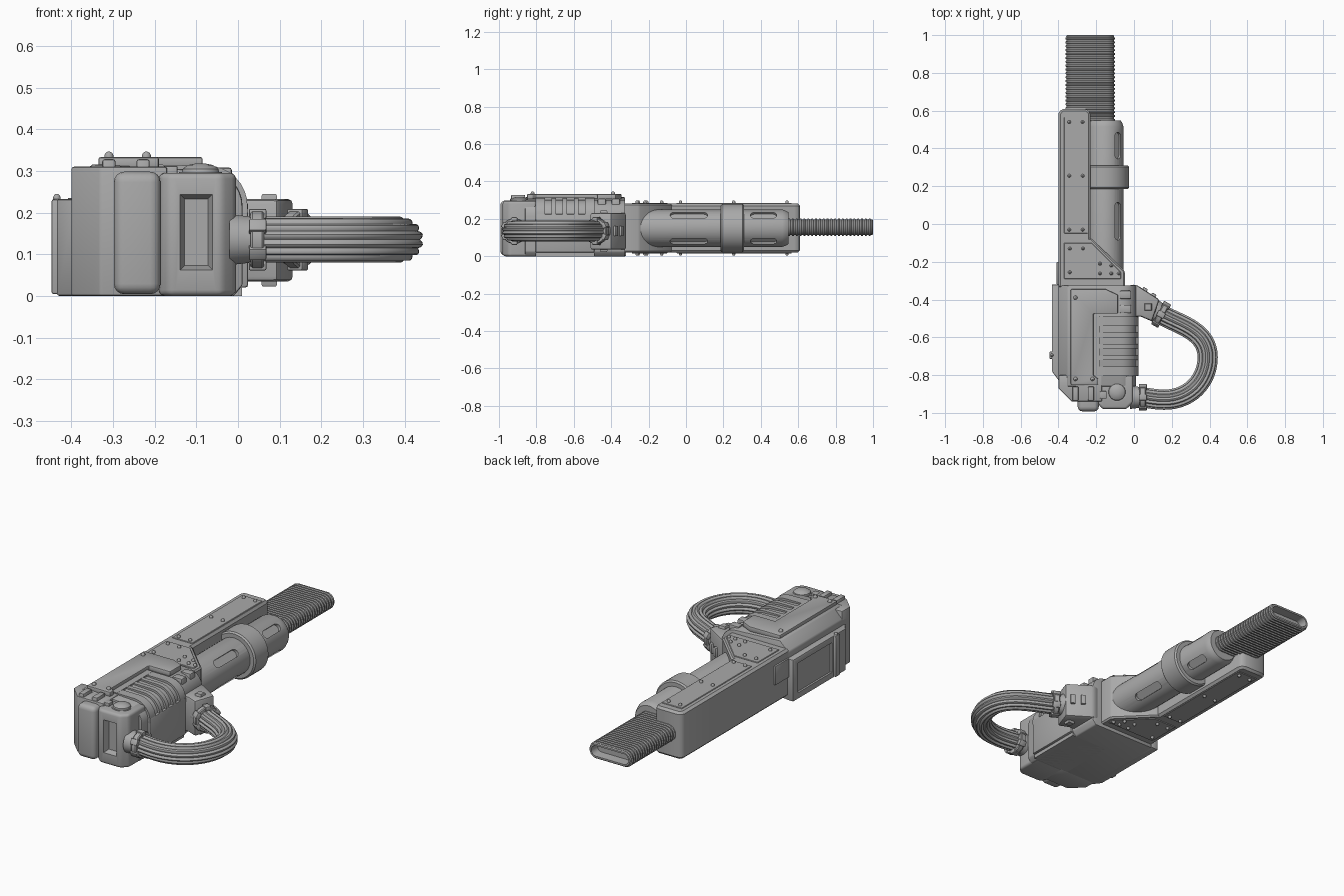
import bpy, bmesh
from math import sin, cos, pi, radians
from mathutils import Vector, geometry

if "Cube" in bpy.data.objects:
    bpy.data.objects.remove(bpy.data.objects["Cube"])

grey = bpy.data.materials.new("grey metal")
grey.use_nodes = True
COLOUR = (0.4, 0.4, 0.4, 1)
grey.diffuse_color = COLOUR
grey.node_tree.nodes["Principled BSDF"].inputs["Base Color"].default_value = COLOUR


def finish(name, bm, bevel=0.0, seg=2, limit=35):
    bmesh.ops.recalc_face_normals(bm, faces=bm.faces)
    if bevel:
        sharp = [e for e in bm.edges if e.calc_face_angle(0) > radians(limit)]
        bmesh.ops.bevel(bm, geom=sharp, offset=bevel, segments=seg, profile=0.5,
                        affect='EDGES', clamp_overlap=True)
    me = bpy.data.meshes.new(name)
    bm.to_mesh(me)
    bm.free()
    me.materials.append(grey)
    me.shade_smooth()
    me.set_sharp_from_angle(angle=radians(32))
    ob = bpy.data.objects.new(name, me)
    bpy.context.collection.objects.link(ob)
    return ob


def loft(name, rings, bevel=0.0, seg=2):
    """Skin a list of equal rings and cap both ends."""
    bm = bmesh.new()
    loops = [[bm.verts.new(p) for p in ring] for ring in rings]
    n = len(loops[0])
    for a, b in zip(loops, loops[1:]):
        for i in range(n):
            bm.faces.new((a[i], a[(i + 1) % n], b[(i + 1) % n], b[i]))
    bm.faces.new(loops[0])
    bm.faces.new(loops[-1])
    return finish(name, bm, bevel, seg)


def plan(name, pts, z0, z1, bevel=0.0, seg=2):
    return loft(name, [[(x, y, z) for x, y in pts] for z in (z0, z1)], bevel, seg)


def section(name, pts, y0, y1, bevel=0.0, seg=2):
    return loft(name, [[(x, y, z) for x, z in pts] for y in (y0, y1)], bevel, seg)


def box(name, x0, x1, y0, y1, z0, z1, bevel=0.0, seg=2):
    return plan(name, [(x0, y0), (x1, y0), (x1, y1), (x0, y1)], z0, z1, bevel, seg)


def lathe(name, origin, direction, profile, sides=32):
    """Turn (distance, radius) pairs about an axis."""
    q = Vector(direction).to_track_quat('Z', 'Y')
    ang = [2 * pi * (i + 0.5) / sides for i in range(sides)]
    return loft(name, [[Vector(origin) + q @ Vector((r * cos(a), r * sin(a), d)) for a in ang]
                       for d, r in profile])


def cut(ob, cutters):
    for c in cutters:
        mod = ob.modifiers.new("cut", 'BOOLEAN')
        mod.object, mod.solver = c, 'EXACT'
    bpy.context.view_layer.update()
    me = bpy.data.meshes.new_from_object(ob.evaluated_get(bpy.context.evaluated_depsgraph_get()))
    ob.modifiers.clear()
    ob.data = me
    me.set_sharp_from_angle(angle=radians(32))
    for c in cutters:
        bpy.data.objects.remove(c)


def bolt(x, y, z, r=0.011, up=1):
    lathe("bolt", (x, y, z - 0.005 * up), (0, 0, up),
          [(0, r), (0.010, r), (0.015, r * 0.75), (0.018, r * 0.3)], 12)


# --- receiver body with chamfered left and rounded right shoulder
def shoulder(inset, cx=-0.075, cz=0.215, r=0.098):
    return [(cx + (r - inset) * sin(a), cz + (r - inset) * cos(a))
            for a in [pi / 2 * i / 8 for i in range(9)]]

section("receiver_body", [(-0.40, 0), (-0.40, 0.265), (-0.35, 0.316)] + shoulder(0.012)
        + [(0.011, 0.025), (-0.01, 0)], -0.86, -0.325, 0.006)
plan("front_left_body", [(-0.40, -0.80), (-0.40, -0.87), (-0.33, -0.94), (-0.17, -0.94),
                         (-0.17, -0.80)], 0, 0.31, 0.006)
box("front_pillar", -0.298, -0.186, -0.992, -0.88, 0.004, 0.298, 0.025, 4)
block = plan("front_right_block", [(-0.19, -0.8), (-0.19, -0.955), (-0.165, -0.98), (-0.04, -0.98),
                                   (-0.005, -0.945), (-0.005, -0.8)], 0.0, 0.295, 0.014, 3)
cut(block, [loft("recess", [[(-0.1 + s * w, y, 0.153 + t * (w + 0.052))
                             for s, t in ((-1, -1), (1, -1), (1, 1), (-1, 1))]
                            for y, w in ((-1.0, 0.046), (-0.95, 0.028))])])
lathe("dome_button", (-0.09, -0.89, 0.285), (0, 0, 1),
      [(0, 0.052), (0.012, 0.052), (0.012, 0.045), (0.02, 0.043), (0.029, 0.03), (0.033, 0.01)])
for x in (-0.31, -0.228):
    box("front_clip", x - 0.016, x + 0.016, -0.935, -0.86, 0.24, 0.328, 0.006)
box("small_latch", -0.18, -0.145, -0.925, -0.885, 0.28, 0.312, 0.004)

# --- vented shell on the right shoulder
section("vent_core", [(-0.215, 0.0)] + [(-0.215, 0.30)] + shoulder(0.014) + [(0.01, 0.0)],
        -0.805, -0.49)
box("vent_lower_shell", -0.1, 0.024, -0.805, -0.49, 0.02, 0.225, 0.006)
section("vent_inner_rail", [(-0.215, 0.25), (-0.215, 0.315), (-0.18, 0.315), (-0.18, 0.25)],
        -0.805, -0.49)
rib = [(-0.185, 0.2), (-0.185, 0.314)] + shoulder(0) + [(0.024, 0.2)]
for y0, y1 in [(-0.805, -0.755)] + [(-0.72 + 0.06 * i, -0.695 + 0.06 * i) for i in range(3)] + [(-0.54, -0.49)]:
    section("vent_rib", rib, y0, y1)
for y in (-0.375, -0.45):
    box("shoulder_clip", -0.075, -0.015, y - 0.022, y + 0.022, 0.24, 0.308, 0.006)

# --- stepped cover plate on top
plan("top_cover", [(-0.335, -0.345), (-0.335, -0.85), (-0.19, -0.85), (-0.19, -0.82), (-0.215, -0.80),
                   (-0.215, -0.475), (-0.085, -0.475), (-0.085, -0.375), (-0.15, -0.345)],
     0.305, 0.333, 0.005)
for x, y in ((-0.31, -0.39), (-0.31, -0.82), (-0.22, -0.82)):
    bolt(x, y, 0.333)

# --- left side panel with framed inset
panel = plan("side_panel", [(-0.39, -0.32), (-0.435, -0.32), (-0.435, -0.78), (-0.39, -0.84)],
             0, 0.232, 0.006)
cut(panel, [box("inset", -0.5, -0.424, -0.66, -0.36, 0.035, 0.2)])
box("side_post", -0.448, -0.40, -0.715, -0.675, 0.004, 0.232, 0.006)
bolt(-0.435, -0.695, 0.232, 0.009)
box("side_tab", -0.409, -0.39, -0.32, -0.2, 0.13, 0.235, 0.003)

# --- long frame beam and its gusset
plan("frame_beam", [(-0.40, -0.34), (-0.23, -0.34), (-0.23, 0.59), (-0.25, 0.61), (-0.385, 0.61),
                    (-0.40, 0.585)], 0.02, 0.282, 0.012, 1)
gusset = [(-0.39, -0.34), (-0.048, -0.34), (-0.048, -0.25), (-0.225, -0.075), (-0.39, -0.075)]
plan("frame_gusset", gusset, 0.02, 0.282, 0.008, 1)
panel_spots = [(x, y) for x in (-0.343, -0.272) for y in (0.54, 0.255, -0.03)]
gusset_spots = [(-0.34, -0.13), (-0.27, -0.13), (-0.34, -0.255), (-0.18, -0.21), (-0.12, -0.22),
                (-0.18, -0.262), (-0.12, -0.262), (-0.08, -0.262)]
for z, up in ((0.282, 1), (0.02, -1)):
    za, zb = z - 0.004, z + 0.004
    box("long_cover_plate", -0.37, -0.245, -0.05, 0.565, za, zb, 0.002, 1)
    plan("gusset_cover_plate", [(-0.37, -0.29), (-0.07, -0.29), (-0.07, -0.255), (-0.225, -0.1),
                                (-0.37, -0.1)], za, zb, 0.002, 1)
    for x, y in panel_spots + gusset_spots:
        bolt(x, y, z + 0.004 * up, 0.009, up)

# --- barrel sleeve with rounded slots and a clamp band
CX, CZ = -0.155, 0.15
barrel = lathe("barrel_sleeve", (CX, -0.3, CZ), (0, 1, 0),
               [(0, 0.1), (0.815, 0.1), (0.835, 0.093), (0.848, 0.085)], 40)
slots = []
for angle in (45, -45):
    out = Vector((cos(radians(angle)), 0, sin(radians(angle))))
    side = out.cross(Vector((0, 1, 0)))
    for y0, y1 in ((-0.085, 0.115), (0.345, 0.485)):
        ring = []
        for i in range(16):
            a = 2 * pi * (i + 0.5) / 16
            y = (y1 - 0.022 if sin(a) > 0 else y0 + 0.022) + 0.022 * sin(a)
            ring.append(Vector((CX, y, CZ)) + side * 0.022 * cos(a))
        slots.append(loft("slot", [[p + out * d for p in ring] for d in (0.084, 0.14)]))
cut(barrel, slots)
lathe("barrel_band", (CX, 0.185, CZ), (0, 1, 0),
      [(0, 0.09), (0, 0.122), (0.008, 0.13), (0.117, 0.13), (0.125, 0.122), (0.125, 0.09)], 40)


# --- ribbed flat rod with an open end
def stadium(y, grow):
    r, half = 0.041 + grow, 0.085
    return [(-0.232 + (half if cos(a) > 0 else -half) + r * cos(a), y, 0.155 + r * sin(a))
            for a in [2 * pi * (i + 0.5) / 28 for i in range(28)]]

rings = [stadium(0.5, 0)]
for i in range(22):
    y = 0.545 + 0.0205 * i
    rings += [stadium(y + d, g) for d, g in ((0, 0), (0.003, 0.006), (0.010, 0.006), (0.013, 0))]
rings += [stadium(0.995, 0.002), stadium(1.0, -0.003), stadium(1.0, -0.012), stadium(0.95, -0.016)]
loft("ribbed_rod", rings)

# --- angled hose mount
mount = [(-0.03, -0.325), (0.01, -0.32), (0.135, -0.40), (0.095, -0.515), (0.035, -0.49), (-0.03, -0.49)]
plan("hose_mount", mount, 0.035, 0.232, 0.012)
AX = Vector((0.87, -0.5, 0))
SIDE = Vector((0.5, 0.87, 0))
for d in (0.055, 0.11):
    p = Vector((0.01, -0.32, 0.135)) + Vector((0.842, -0.539, 0)) * d
    corners = [p + AX * (a * 0.013) + Vector((0, 0, b * 0.027))
               for a, b in ((-1, -1), (1, -1), (1, 1), (-1, 1))]
    loft("mount_lug", [[c + SIDE * s for c in corners] for s in (-0.01, 0.012)], 0.004)
lathe("mount_cap", (0.075, -0.44, 0.022), (0, 0, 1),
      [(0, 0.022), (0.006, 0.027), (0.217, 0.027), (0.223, 0.022)], 4)

# --- fluted hose
P = [Vector(p) for p in ((0.02, -0.918, 0.135), (0.16, -0.93, 0.135), (0.39, -0.705, 0.135),
                         (0.15, -0.482, 0.135))]
path = geometry.interpolate_bezier(P[0], P[0] + Vector((0.06, 0, 0)), P[1] - Vector((0.06, 0, 0)), P[1], 6)
path += geometry.interpolate_bezier(P[1], P[1] + Vector((0.14, 0, 0)), P[2] - Vector((0, 0.12, 0)), P[2], 18)[1:]
path += geometry.interpolate_bezier(P[2], P[2] + Vector((0, 0.14, 0)), P[3] + AX * 0.1, P[3], 18)[1:]
hose = []
for i, p in enumerate(path):
    t = (path[min(i + 1, len(path) - 1)] - path[max(i - 1, 0)]).normalized()
    n = Vector((-t.y, t.x, 0))
    ring = []
    for k in range(84):
        a = 2 * pi * k / 84
        r = 0.047 + 0.008 * abs(sin(7 * a))
        ring.append(p + n * (r * cos(a)) + Vector((0, 0, r * sin(a))))
    hose.append(ring)
loft("fluted_hose", hose)

# --- hose collars with grip lugs
for start, axis in (((-0.02, -0.918, 0.135), Vector((1, 0, 0))),
                    ((0.085, -0.445, 0.135), AX)):
    origin = Vector(start)
    lathe("hose_socket", origin, axis, [(0, 0.062), (0.03, 0.058), (0.06, 0.055)], 24)
    lathe("hose_collar", origin + axis * 0.05, axis,
          [(0, 0.055), (0, 0.066), (0.005, 0.07), (0.028, 0.07), (0.033, 0.066), (0.033, 0.055)], 16)
    across = axis.cross(Vector((0, 0, 1)))
    for k in range(6):
        a = 2 * pi * k / 6 + pi / 6
        out = across * cos(a) + Vector((0, 0, sin(a)))
        tan = axis.cross(out)
        base = [origin + axis * d + tan * w for d, w in ((0.046, -0.016), (0.088, -0.016),
                                                         (0.088, 0.016), (0.046, 0.016))]
        loft("collar_lug", [[c + out * r for c in base] for r in (0.05, 0.074)], 0.004)
